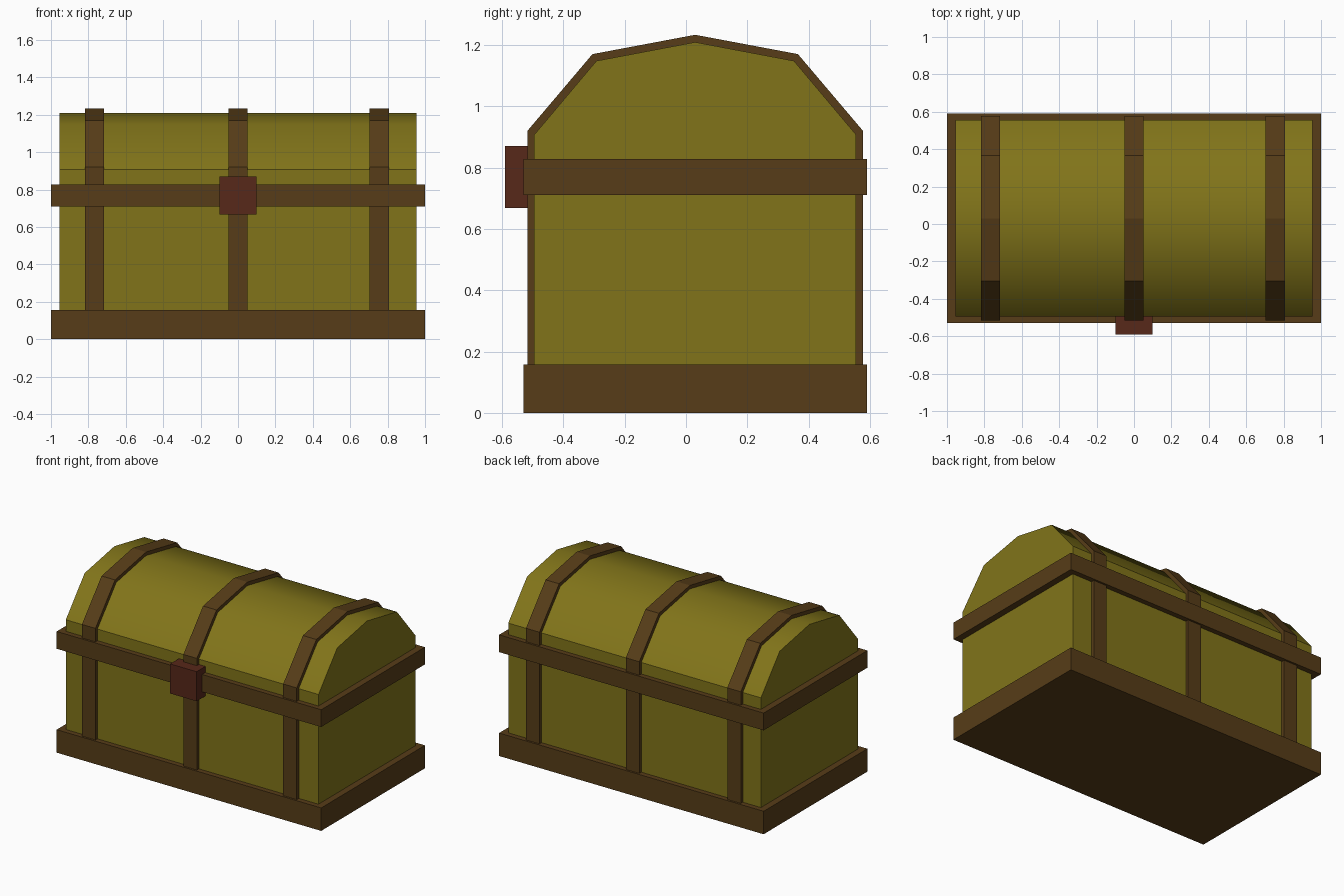
import bpy, bmesh

if "Cube" in bpy.data.objects:
    bpy.data.objects.remove(bpy.data.objects["Cube"])


def material(name, rgb):
    m = bpy.data.materials.new(name)
    m.diffuse_color = (*rgb, 1)
    m.use_nodes = True
    m.node_tree.nodes["Principled BSDF"].inputs["Base Color"].default_value = m.diffuse_color
    return m


WOOD = material("olive_wood", (0.22, 0.175, 0.01))
TRIM = material("brown_trim", (0.095, 0.046, 0.009))
LOCK = material("red_lock", (0.095, 0.021, 0.010))
CY = 0.03  # depth centre of the chest


def prism(name, profile, x0, x1, mat, smooth_roof=False):
    """Extrude a (y, z) profile along x."""
    bm = bmesh.new()
    face = bm.faces.new([bm.verts.new((x0, y, z)) for y, z in profile])
    moved = bmesh.ops.extrude_face_region(bm, geom=[face], use_keep_orig=True)["geom"]
    bmesh.ops.translate(bm, vec=(x1 - x0, 0, 0),
                        verts=[v for v in moved if isinstance(v, bmesh.types.BMVert)])
    bmesh.ops.recalc_face_normals(bm, faces=bm.faces)
    if smooth_roof:
        for f in bm.faces:
            f.smooth = f.normal.z > 0.3
    mesh = bpy.data.meshes.new(name)
    bm.to_mesh(mesh)
    bm.free()
    mesh.materials.append(mat)
    ob = bpy.data.objects.new(name, mesh)
    bpy.context.collection.objects.link(ob)
    return ob


def box(name, x, y, z, mat):
    return prism(name, [(y[0], z[0]), (y[1], z[0]), (y[1], z[1]), (y[0], z[1])],
                 x[0], x[1], mat)


def arch(half, bottom):
    """Mirror half of a vaulted outline, listed from eave to ridge side."""
    (we, ze), (ws, zs), ridge = half
    return [(CY - we, bottom), (CY - we, ze), (CY - ws, zs), (CY, ridge),
            (CY + ws, zs), (CY + we, ze), (CY + we, bottom)]


# Chest body and vaulted lid
box("chest_body", (-0.955, 0.955), (CY - 0.525, CY + 0.525), (0.02, 0.77), WOOD)
prism("lid", arch(((0.525, 0.907), (0.322, 1.148), 1.209), 0.77),
      -0.955, 0.955, WOOD, smooth_roof=True)

# Plinth and rim band
for name, z in (("base", (0, 0.157)), ("rim_band", (0.71, 0.828))):
    box(name, (-1, 1), (CY - 0.56, CY + 0.56), z, TRIM)

# Straps wrapping over the lid
for name, x in (("left_strap", -0.767), ("middle_strap", 0), ("right_strap", 0.755)):
    prism(name, arch(((0.547, 0.92), (0.335, 1.17), 1.233), 0.05),
          x - 0.051, x + 0.051, TRIM)

# Lock plate
box("lock", (-0.1, 0.1), (-0.59, -0.48), (0.668, 0.87), LOCK)
